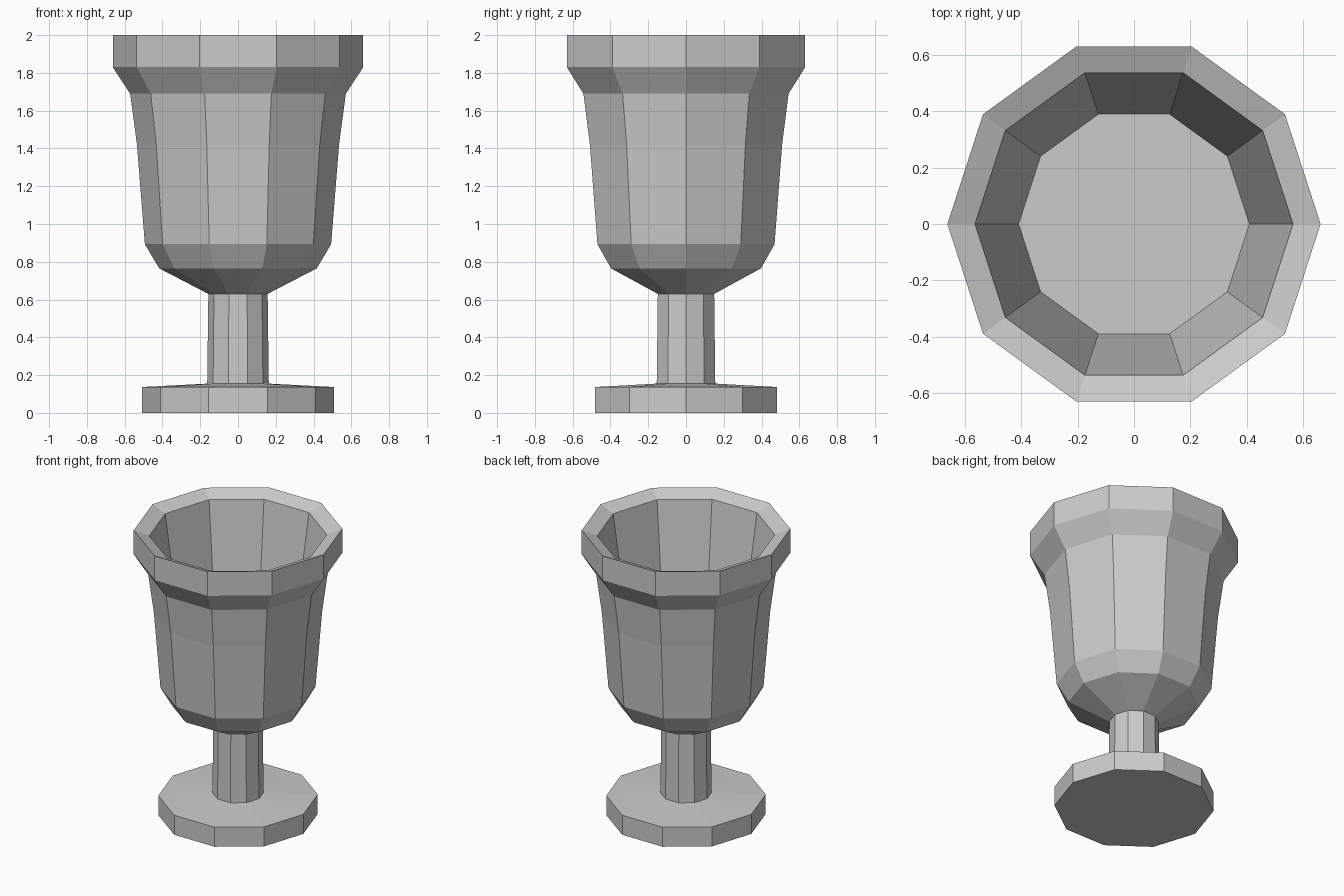
import bpy
import bmesh
from math import cos, sin, tau

SIDES = 10

default = bpy.data.objects.get("Cube")
if default:
    bpy.data.objects.remove(default, do_unlink=True)

GREY = (0.6, 0.6, 0.6, 1.0)
metal = bpy.data.materials.new("plain_grey")
metal.use_nodes = True
metal.diffuse_color = GREY
shader = next(n for n in metal.node_tree.nodes if n.type == "BSDF_PRINCIPLED")
shader.inputs["Base Color"].default_value = GREY


def lathe(name, profile, cap_start=False, cap_end=False):
    """Turn a (radius, height) profile into a flat-sided solid of revolution."""
    bm = bmesh.new()
    rings = [[bm.verts.new((r * cos(tau * k / SIDES), r * sin(tau * k / SIDES), z))
              for k in range(SIDES)] for r, z in profile]
    for low, high in zip(rings, rings[1:]):
        for k in range(SIDES):
            n = (k + 1) % SIDES
            bm.faces.new((low[k], low[n], high[n], high[k]))
    if cap_start:
        bm.faces.new(rings[0][::-1])
    if cap_end:
        bm.faces.new(rings[-1])
    mesh = bpy.data.meshes.new(name)
    bm.to_mesh(mesh)
    bm.free()
    mesh.materials.append(metal)
    obj = bpy.data.objects.new(name, mesh)
    bpy.context.collection.objects.link(obj)
    return obj


stem_bottom = (0.163, 0.155)
stem_top = (0.157, 0.63)

# Disc foot with a slightly raised top
lathe("foot", [(0.507, 0), (0.507, 0.137), stem_bottom], cap_start=True)

# Slender stem
lathe("stem", [stem_bottom, stem_top])

# Bowl: outside from stem to rim, over the sloping lip, down to the inner floor
lathe("bowl", [stem_top, (0.417, 0.765), (0.493, 0.893), (0.535, 1.42),
               (0.571, 1.69), (0.663, 1.83), (0.663, 2.0),
               (0.565, 1.96), (0.41, 0.9)], cap_end=True)
